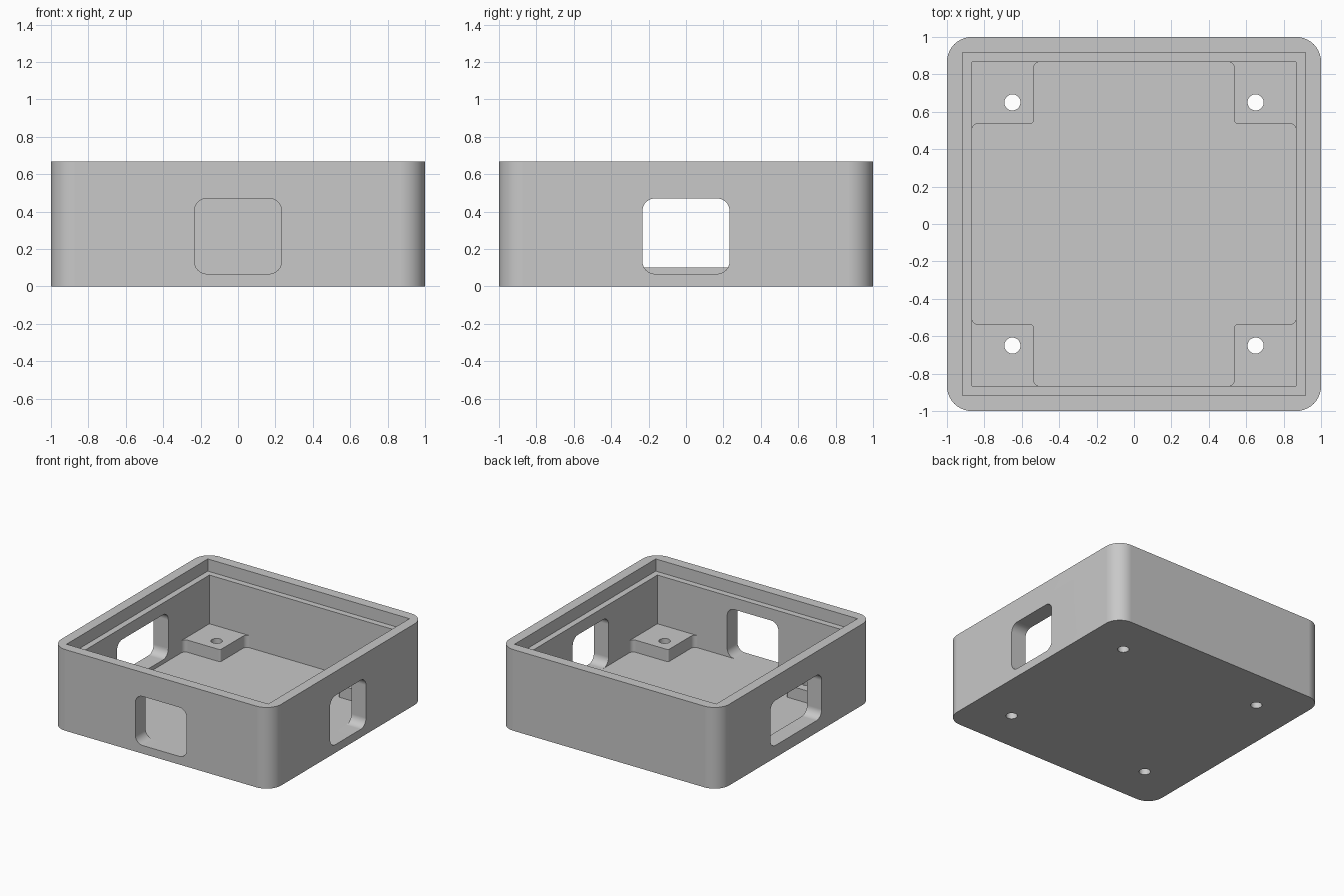
import bpy, bmesh, math
from mathutils import Matrix, Vector

cube = bpy.data.objects.get("Cube")
if cube:
    bpy.data.objects.remove(cube, do_unlink=True)

grey = bpy.data.materials.new("light_grey")
grey.use_nodes = True
colour = (0.58, 0.58, 0.58, 1)
grey.diffuse_color = colour
grey.node_tree.nodes["Principled BSDF"].inputs["Base Color"].default_value = colour


def round_corners(corners, steps=10):
    """Outline through (x, y, radius) corners, each rounded by its radius."""
    outline = []
    for i, (x, y, r) in enumerate(corners):
        p = Vector((x, y))
        a = (Vector(corners[i - 1][:2]) - p).normalized()
        b = (Vector(corners[(i + 1) % len(corners)][:2]) - p).normalized()
        if r == 0:
            outline.append(p)
            continue
        for k in range(steps + 1):
            t = k / steps * math.pi / 2
            outline.append(p + r * (a * (1 - math.sin(t)) + b * (1 - math.cos(t))))
    return outline


def rectangle(half_x, half_y, r=0):
    return round_corners([(sx * half_x, sy * half_y, r)
                          for sx, sy in ((-1, -1), (1, -1), (1, 1), (-1, 1))])


def prism(name, outline, low, high, matrix=Matrix()):
    bm = bmesh.new()
    base = bm.faces.new([bm.verts.new((p.x, p.y, low)) for p in outline])
    top = bmesh.ops.extrude_face_region(bm, geom=[base])["geom"]
    bmesh.ops.translate(bm, vec=(0, 0, high - low),
                        verts=[g for g in top if isinstance(g, bmesh.types.BMVert)])
    bmesh.ops.recalc_face_normals(bm, faces=bm.faces)
    bm.transform(matrix)
    mesh = bpy.data.meshes.new(name)
    bm.to_mesh(mesh)
    bm.free()
    mesh.materials.append(grey)
    obj = bpy.data.objects.new(name, mesh)
    bpy.context.collection.objects.link(obj)
    return obj


HEIGHT, FLOOR, POST_TOP, LEDGE = 0.667, 0.067, 0.167, 0.567
INNER, LIP, POST = 0.867, 0.917, 0.537

# Outer body
tray = prism("open_box", rectangle(1, 1, 0.133), 0, HEIGHT)

# Cavity above the corner posts, and the wider lid recess
cutters = [prism("cavity_cutter", rectangle(INNER, INNER), POST_TOP, 0.9),
           prism("lid_recess_cutter", rectangle(LIP, LIP), LEDGE, 0.9)]

# Cross-shaped pocket that leaves a post in each corner
cross = []
for q in range(4):
    turn = Matrix.Rotation(q * math.pi / 2, 2)
    for x, y, r in ((INNER, -POST, 0.035), (INNER, POST, 0.035), (POST, POST, 0.015)):
        p = turn @ Vector((x, y))
        cross.append((p.x, p.y, r))
cutters.append(prism("pocket_cutter", round_corners(cross), FLOOR, 0.3))

# Screw holes through the posts
for sx in (-1, 1):
    for sy in (-1, 1):
        cutters.append(prism("screw_hole_cutter", rectangle(0.043, 0.043, 0.043), -0.1, 0.3,
                             Matrix.Translation((sx * 0.65, sy * 0.65, 0))))

# Wall openings: front, left, and a wider one on the right
for angle, half_width, sill in ((0, 0.233, FLOOR), (90, 0.233, FLOOR), (-90, 0.333, 0.1)):
    head = 0.47
    place = (Matrix.Rotation(math.radians(angle), 4, 'Z')
             @ Matrix.Translation((0, 0, (sill + head) / 2))
             @ Matrix.Rotation(math.pi / 2, 4, 'X'))
    cutters.append(prism("opening_cutter", rectangle(half_width, (head - sill) / 2, 0.067),
                         0.8, 1.1, place))

# Carve the body, then drop the cutters
bpy.ops.object.select_all(action='DESELECT')
bpy.context.view_layer.objects.active = tray
tray.select_set(True)
for cutter in cutters:
    cutter.hide_render = True
    cut = tray.modifiers.new("cut", 'BOOLEAN')
    cut.operation, cut.solver, cut.object = 'DIFFERENCE', 'EXACT', cutter
    bpy.ops.object.modifier_apply(modifier=cut.name)
    bpy.data.objects.remove(cutter, do_unlink=True)

# Smooth fillets, flat walls
bpy.ops.object.shade_smooth_by_angle(angle=math.radians(30))
weighted = tray.modifiers.new("flat_walls", 'WEIGHTED_NORMAL')
weighted.keep_sharp = True
